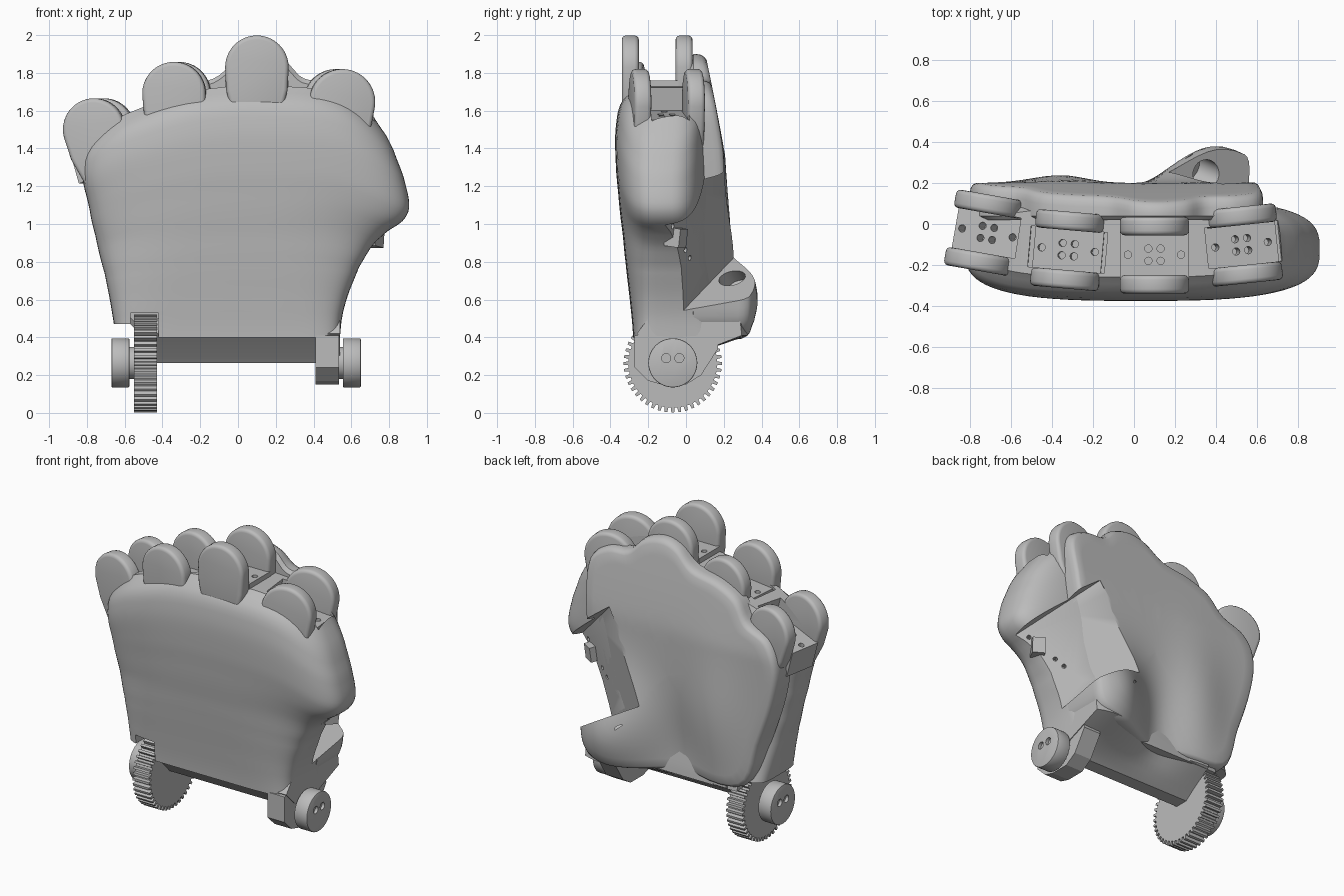
import bpy, bmesh, math
from mathutils import Matrix, Vector

cube = bpy.data.objects.get("Cube")
if cube:
    bpy.data.objects.remove(cube)

grey = bpy.data.materials.new("matte grey")
grey.use_nodes = True
grey.diffuse_color = (0.5, 0.5, 0.5, 1)
grey.node_tree.nodes["Principled BSDF"].inputs["Base Color"].default_value = (0.5, 0.5, 0.5, 1)


def finish(bm, name):
    bmesh.ops.recalc_face_normals(bm, faces=bm.faces)
    mesh = bpy.data.meshes.new(name)
    bm.to_mesh(mesh)
    bm.free()
    mesh.materials.append(grey)
    ob = bpy.data.objects.new(name, mesh)
    bpy.context.collection.objects.link(ob)
    return ob


def smooth(ob, angle=35):
    bpy.ops.object.select_all(action='DESELECT')
    ob.select_set(True)
    bpy.context.view_layer.objects.active = ob
    bpy.ops.object.shade_smooth_by_angle(angle=math.radians(angle))


def bake(ob):
    graph = bpy.context.evaluated_depsgraph_get()
    mesh = bpy.data.meshes.new_from_object(ob.evaluated_get(graph))
    ob.modifiers.clear()
    ob.data = mesh


def cut(targets, cutter):
    for ob in targets:
        mod = ob.modifiers.new("cut", 'BOOLEAN')
        mod.operation, mod.solver, mod.object = 'DIFFERENCE', 'EXACT', cutter
        bake(ob)
    bpy.data.objects.remove(cutter)


def bevel(ob, width, segments=3):
    mod = ob.modifiers.new("bevel", 'BEVEL')
    mod.width, mod.segments = width, segments
    mod.limit_method, mod.angle_limit = 'ANGLE', math.radians(40)
    bake(ob)


def loft(name, rings, strip_caps=False):
    """Skin a stack of rings; strip caps join front to back across a curved end."""
    bm = bmesh.new()
    rows = [[bm.verts.new(p) for p in r] for r in rings]
    for a, b in zip(rows, rows[1:]):
        for i in range(len(a)):
            j = (i + 1) % len(a)
            bm.faces.new((a[i], a[j], b[j], b[i]))
    for row in (rows[0], rows[-1]):
        if strip_caps:
            for k in range(len(row) // 2):
                quad = (row[k], row[k + 1], row[-k - 1], row[-k])
                bm.faces.new(list(dict.fromkeys(quad)))
        else:
            bm.faces.new(row)
    return finish(bm, name)


def prism(name, points, lo, hi, place):
    """Extrude a 2D outline from lo to hi; place(u, v, depth) gives the 3D point."""
    return loft(name, [[place(u, v, d) for u, v in points] for d in (lo, hi)])


def box(name, lo, hi):
    pts = [(lo[0], lo[1]), (hi[0], lo[1]), (hi[0], hi[1]), (lo[0], hi[1])]
    return prism(name, pts, lo[2], hi[2], lambda u, v, d: (u, v, d))


def circle(cx, cy, r, n=40):
    return [(cx + r * math.cos(k * math.tau / n), cy + r * math.sin(k * math.tau / n)) for k in range(n)]


def along_x(u, v, d):
    return (d, u, v)


def catmull(a, b, c, d, s):
    return [0.5 * (2*q + (r - p) * s + (2*p - 5*q + 4*r - w) * s*s + (3*q - p - 3*r + w) * s**3)
            for p, q, r, w in zip(a, b, c, d)]


def open_spline(table, t):
    i = max(k for k in range(len(table) - 1) if table[k][0] <= t or k == 0)
    p, q = max(i - 1, 0), min(i + 2, len(table) - 1)
    s = min(max((t - table[i][0]) / (table[i + 1][0] - table[i][0]), 0), 1)
    return catmull(table[p], table[i], table[i + 1], table[q], s)


# Palm shell: rounded sections under a sloping knuckle line, squarer at the wrist
crest = [(-.92, 1.38), (-.6, 1.58), (-.2, 1.71), (.2, 1.73), (.55, 1.68), (.92, 1.45)]
sections = [(0, -.65, .54, -.28, .18), (.13, -.67, .565, -.295, .15), (.3, -.705, .64, -.32, .12),
            (.41, -.735, .71, -.335, .12), (.5, -.755, .79, -.35, .12), (.58, -.775, .875, -.36, .12),
            (.66, -.79, .907, -.37, .12), (.8, -.82, .875, -.375, .12), (.9, -.825, .825, -.36, .12),
            (.95, -.81, .785, -.33, .11), (1, -.77, .71, -.26, .08)]


def section(t):
    _, xl, xr, yf, yb = open_spline(sections, t)
    power = .3 + .35 * min(1, t / .45)
    ring = []
    for k in range(72):
        c, s = math.cos(k * math.tau / 72), math.sin(k * math.tau / 72)
        x = (xl + xr) / 2 + (xr - xl) / 2 * math.copysign(abs(c) ** power, c)
        y = (yf + yb) / 2 + (yb - yf) / 2 * math.copysign(abs(s) ** power, s)
        ring.append((x, y, .4 + (open_spline(crest, x)[1] - .4) * t))
    return ring


palm = loft("palm_shell", [section(k / 40) for k in range(41)], strip_caps=True)

# Back pad: scalloped outline with a swelling at the thumb base
outline = [(-.55, .45), (-.67, .75), (-.77, 1.05), (-.8, 1.28), (-.73, 1.45), (-.57, 1.53), (-.47, 1.66),
           (-.32, 1.73), (-.13, 1.77), (0, 1.87), (.12, 1.9), (.25, 1.86), (.35, 1.77), (.5, 1.75),
           (.62, 1.65), (.62, 1.4), (.58, 1), (.57, .7), (.54, .48), (.42, .4), (.2, .39), (-.15, .42)]
n = len(outline)
rim = [catmull(*(outline[(i + o) % n] for o in (-1, 0, 1, 2)), s / 5) for i in range(n) for s in range(5)]


def bump(x, z, cx, cz, w, h):
    return math.exp(-((x - cx) / w) ** 2 - ((z - cz) / h) ** 2)


def back(x, z):
    y = .2 - .1 * max(0, z - 1.35) ** 1.2 / .5
    return (y + .18 * bump(x, z, .4, .6, .28, .34) + .04 * bump(x, z, -.35, .85, .2, .4)
            - .06 * bump(x, z, -.05, .5, .2, .35))


def pad_ring(scale, drop, flat=None):
    pts = [(scale * x, 1.05 + scale * (z - 1.05)) for x, z in rim]
    return [(x, back(x, z) - drop if flat is None else flat, z) for x, z in pts]


rings = [pad_ring(.97, 0, .02), pad_ring(1, 0, .04)]
rings += [pad_ring(s, d) for s, d in ((1, .05), (.995, .025), (.98, .007), (.96, 0))]
rings += [pad_ring(.96 - k * .079, 0) for k in range(1, 13)]
pad = loft("back_pad", rings)

# Thumb channel: a slanted flat running from the pad edge out to the shell rim
foot = Vector((.45, .06, .62))
along, across = Vector((.42, -.19, .35)), Vector((-.32, .22, .23))
normal = along.cross(across).normalized()
normal *= math.copysign(1, normal.y)
corners = [(0, -.6), (0, 1), (1.17, 1.6), (1, 0), (.95, -.6)]
cut([palm, pad], prism("channel_cutter", corners, 0, .6,
                       lambda u, v, d: foot + along * u + across * v + normal * d))


def drill(target, base, axis, radius, length):
    ob = prism("drill_cutter", circle(0, 0, radius, 24), -length, length, lambda u, v, d: (u, v, d))
    ob.matrix_world = Matrix.Translation(base) @ axis.to_track_quat('Z', 'Y').to_matrix().to_4x4()
    bpy.context.view_layer.update()
    cut([target], ob)


drill(pad, Vector((.36, .24, .72)), along, .07, .12)
for u in (.2, .32, .44, .56, .92):
    drill(palm, foot + along * u + across * .2, normal, .014, .05)
peg = box("thumb_peg", (-.04, -.05, -.05), (.04, .05, .04))
peg.matrix_world = (Matrix.Translation(foot + along * .77 + across * .17)
                    @ normal.to_track_quat('Z', 'Y').to_matrix().to_4x4())

# Gear clearance at the wrist
cut([palm], box("gear_cutter", (-.57, -.5, .2), (-.42, .06, .53)))
cut([palm], box("lug_cutter", (-.9, -.5, .2), (-.5, .3, .47)))

# Knuckles: paired rounded tabs either side of a slot with a drilled base block
fingers = [("little", (-.735, -.04, 1.5), .165, 10, -16), ("ring", (-.325, -.125, 1.69), .168, 5, -3),
           ("middle", (.1, -.15, 1.83), .168, 0, 0), ("index", (.535, -.1, 1.645), .175, -6, 8)]
for name, centre, r, turn, lean in fingers:
    pose = (Matrix.Translation(centre) @ Matrix.Rotation(math.radians(-turn), 4, 'Z')
            @ Matrix.Rotation(math.radians(lean), 4, 'Y'))
    tab = [(r * math.cos(a), r * math.sin(a)) for a in (math.pi * k / 28 for k in range(29))]
    tab += [(-r * .97, -.12), (-r * .7, -.3), (r * .7, -.3), (r * .97, -.12)]
    for side, y in (("front", -.145), ("back", .14)):
        ob = prism(f"{name}_{side}_tab", tab, y - .045, y + .045, lambda u, v, d: (u, d, v))
        bevel(ob, .022)
        ob.matrix_world = pose
        smooth(ob)
    slot = box("slot_cutter", (-.19, -.1, -.09), (.19, .1, .5))
    base = box(f"{name}_base", (-r, -.11, -.25), (r, .11, -.07))
    slot.matrix_world = base.matrix_world = pose
    bpy.context.view_layer.update()
    cut([palm], slot)
    bm = bmesh.new()
    for x, y in ((.03, .03), (-.03, .03), (.03, -.03), (-.03, -.03), (.13, 0), (-.13, 0)):
        bmesh.ops.create_cone(bm, cap_ends=True, segments=14, radius1=.018, radius2=.018, depth=.16,
                              matrix=pose @ Matrix.Translation((x, y, -.1)))
    cut([palm, base], finish(bm, "hole_cutter"))
smooth(palm)
smooth(pad)

# Wrist underside: a ledge sweeping up to the wavy lower edge of the pad
lip_rings = []
for k in range(25):
    x = -.43 + .97 * k / 24
    y = back(x, .45) - .02
    profile = [(-.26, .42), (-.13, .29), (-.11, .265), (-.02, .265), (.04, .31), (.04 + (y - .04) * .5, .36),
               (y, .41), (y - .01, .5), (-.2, .5)]
    lip_rings.append([(x, v, w) for v, w in profile])
smooth(loft("wrist_underside", lip_rings), 30)

# Clevis, axle stubs, hubs and gear
axis = (-.07, .265)
clevis = [(-.272, .41), (-.272, .24), (-.2, .17), (-.13, .15), (0, .15), (.08, .2), (.17, .34), (.16, .45)]
prism("wrist_clevis", clevis, .41, .535, along_x)
for side, a, b, lo, hi in (("left", .555, .65, .5, .63), ("right", -.67, -.575, -.65, -.5)):
    stub = prism(f"{side}_axle", circle(*axis, .085), lo, hi, along_x)
    hub = prism(f"{side}_hub", circle(*axis, .13, 48), a, b, along_x)
    bevel(hub, .006, 2)
    for y in (-.035, .035):
        ends = (.62, .7) if side == "left" else (-.7, -.64)
        cut([hub], prism("hub_cutter", circle(axis[0] + y, axis[1] + .025, .024, 20), *ends, along_x))
    smooth(hub)
    smooth(stub)

teeth = 44
cog = []
for k in range(teeth):
    for frac, r in ((-.3, .235), (-.2, .26), (.2, .26), (.3, .235)):
        a = (k + frac) * math.tau / teeth
        cog.append((axis[0] + r * math.cos(a), .262 + r * math.sin(a)))
prism("wrist_gear", cog, -.55, -.43, along_x)
